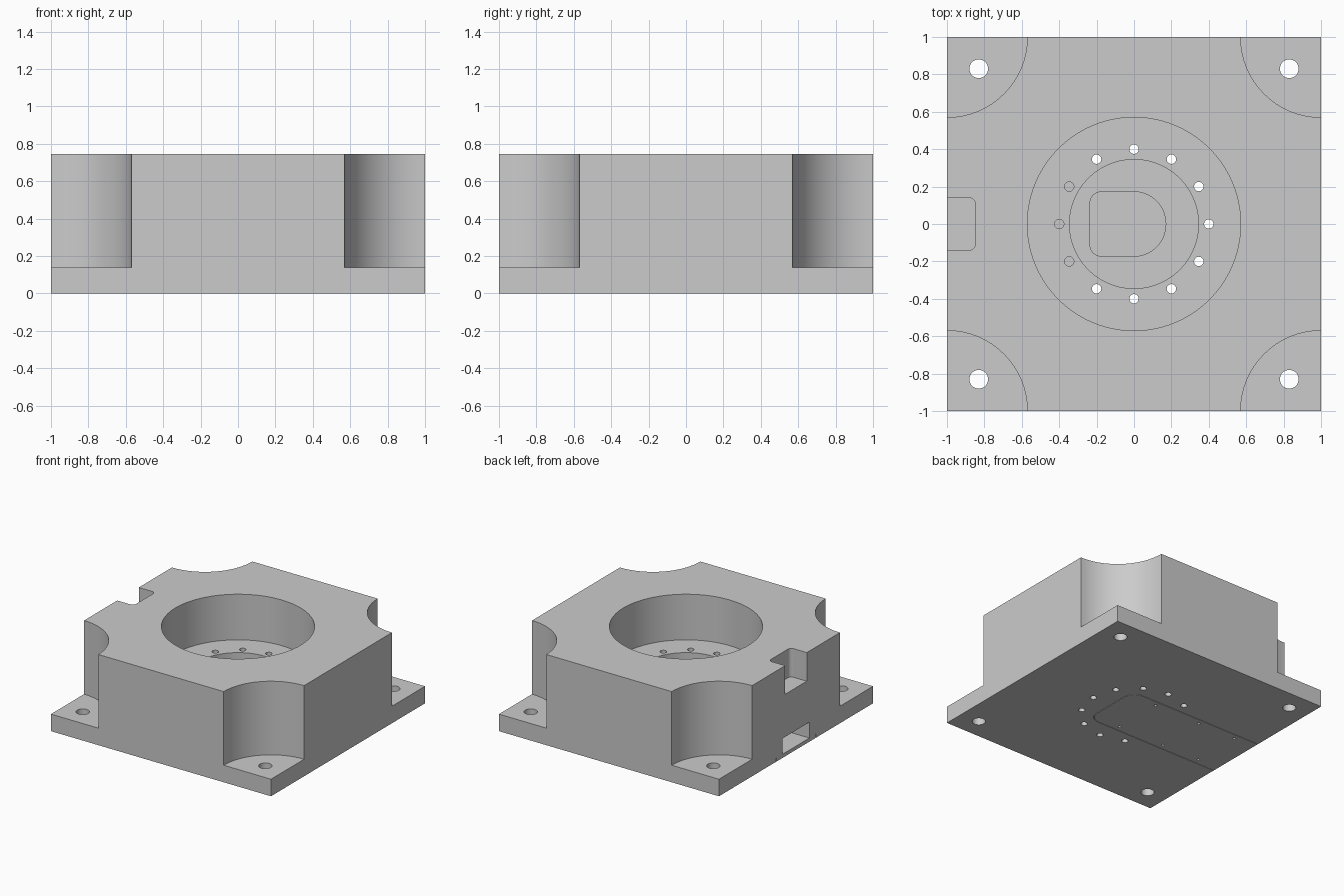
import bpy, bmesh, math
from mathutils import Vector

if "Cube" in bpy.data.objects:
    bpy.data.objects.remove(bpy.data.objects["Cube"])


def fillet(corners, n=10):
    """Outline from (x, y, radius) corners, rounding each one."""
    out = []
    for i, (x, y, r) in enumerate(corners):
        p = Vector((x, y))
        if r == 0:
            out.append(p)
            continue
        a = (Vector(corners[i - 1][:2]) - p).normalized()
        b = (Vector(corners[(i + 1) % len(corners)][:2]) - p).normalized()
        half = a.angle(b) / 2
        c = p + (a + b).normalized() * r / math.sin(half)
        t = r / math.tan(half)
        s, e = p + a * t - c, p + b * t - c
        sweep = s.angle(e)
        for k in range(n + 1):
            f = k / n
            out.append(c + (s * math.sin((1 - f) * sweep) + e * math.sin(f * sweep)) / math.sin(sweep))
    return out


def circle(x, y, r, n=64):
    return [(x + r * math.cos(2 * math.pi * k / n), y + r * math.sin(2 * math.pi * k / n)) for k in range(n)]


def prism(name, outline, z0, z1):
    bm = bmesh.new()
    face = bm.faces.new([bm.verts.new((p[0], p[1], z0)) for p in outline])
    top = bmesh.ops.extrude_face_region(bm, geom=[face])["geom"]
    bmesh.ops.translate(bm, vec=(0, 0, z1 - z0), verts=[v for v in top if isinstance(v, bmesh.types.BMVert)])
    bmesh.ops.recalc_face_normals(bm, faces=bm.faces)
    mesh = bpy.data.meshes.new(name)
    bm.to_mesh(mesh)
    bm.free()
    ob = bpy.data.objects.new(name, mesh)
    bpy.context.collection.objects.link(ob)
    return ob


def cut(target, outline, z0, z1):
    cutter = prism("cutter", outline, z0, z1)
    cutter.hide_render = True
    mod = target.modifiers.new("cut", "BOOLEAN")
    mod.operation, mod.solver, mod.object = "DIFFERENCE", "EXACT", cutter
    bpy.context.view_layer.objects.active = target
    bpy.ops.object.modifier_apply(modifier=mod.name)
    bpy.data.objects.remove(cutter)


def bar(x0, x1, w, r0, r1):
    """Rectangle centred on y = 0 with end radii r0 (left) and r1 (right)."""
    return fillet([(x0, -w, r0), (x1, -w, r1), (x1, w, r1), (x0, w, r0)])


H = 0.745
housing = prism("housing", bar(-1, 1, 1, 0, 0), 0, H)

# Corner scoops with mounting holes
for sx in (-1, 1):
    for sy in (-1, 1):
        cut(housing, circle(sx, sy, 0.43), 0.14, 1)
        cut(housing, circle(sx * 0.83, sy * 0.83, 0.05, 32), -0.1, 0.3)

# Stepped central bore
cut(housing, circle(0, 0, 0.57, 96), 0.37, 1)
cut(housing, circle(0, 0, 0.345, 72), 0.22, 0.5)

# Underside cover recess, cable channel and its opening into the bore
cut(housing, bar(-1.1, 0.23, 0.26, 0, 0.1), -0.1, 0.03)
cut(housing, bar(-1.1, 0.174, 0.174, 0, 0.173), 0.01, 0.16)
cut(housing, bar(-0.235, 0.17, 0.172, 0.06, 0.169), 0.1, 0.3)

# Connector notch in the left side
cut(housing, bar(-1.1, -0.85, 0.14, 0, 0.03), 0.51, 1)

# Ring of bolt holes
for k in range(12):
    a = math.radians(30 * k)
    cut(housing, circle(0.4 * math.cos(a), 0.4 * math.sin(a), 0.025, 24), -0.1, 0.45)

# Cover plate with small screw holes running on into the housing
cover = prism("cover_plate", bar(-1, 0.226, 0.256, 0, 0.096), 0, 0.03)
for x in (-0.81, -0.46, -0.035):
    for y in (-0.21, 0.21):
        cut(cover, circle(x, y, 0.012, 16), -0.1, 0.1)
        cut(housing, circle(x, y, 0.01, 16), 0.01, 0.12)

for ob in (housing, cover):
    bpy.ops.object.select_all(action="DESELECT")
    ob.select_set(True)
    bpy.context.view_layer.objects.active = ob
    bpy.ops.object.shade_smooth_by_angle(angle=math.radians(30))
